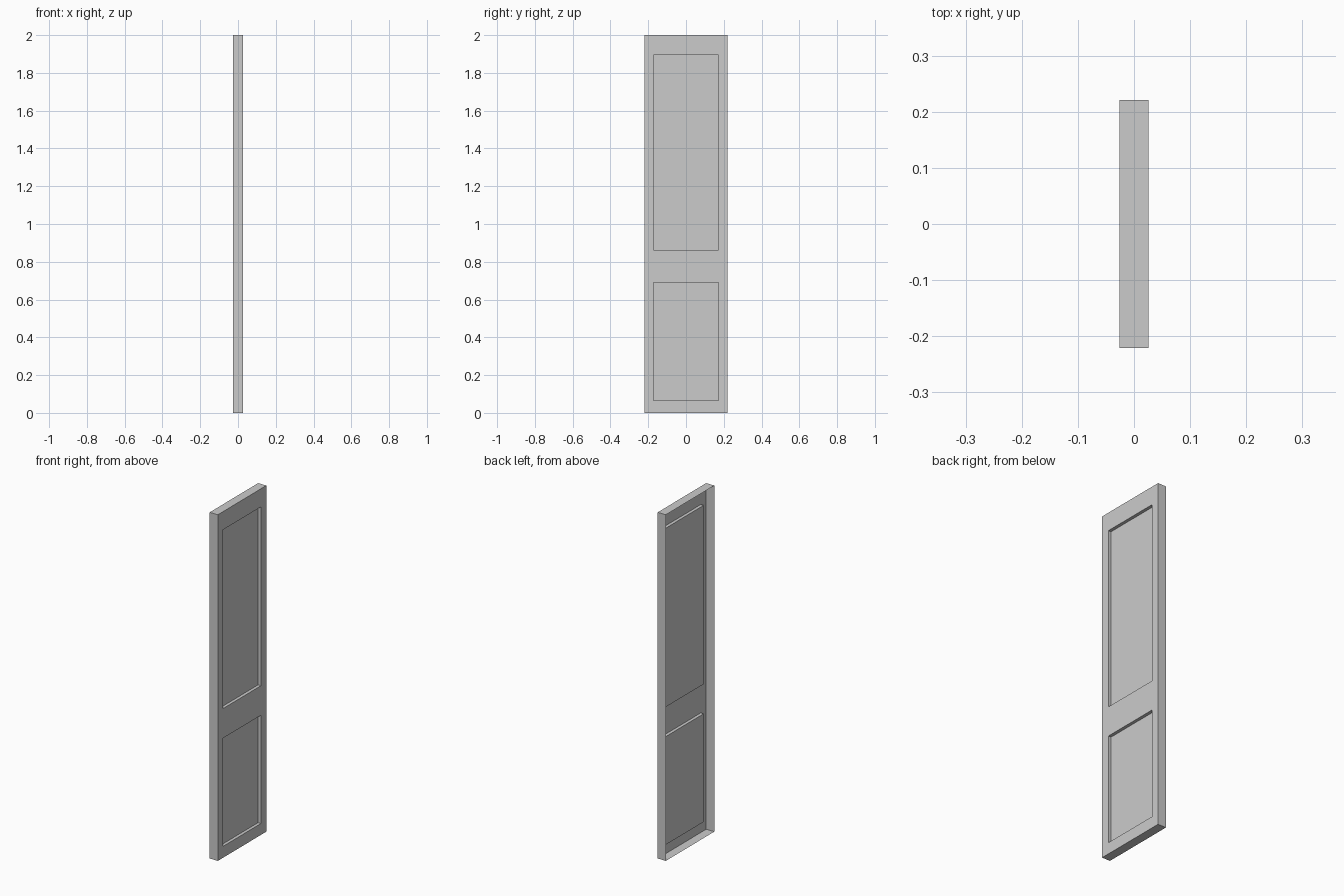
import bpy, bmesh

if "Cube" in bpy.data.objects:
    bpy.data.objects.remove(bpy.data.objects["Cube"])

X_FRONT, X_BACK, RECESS = 0.026, -0.026, 0.018
YS = [-0.221, -0.172, 0.172, 0.221]
ZS = [0.0, 0.066, 0.691, 0.862, 1.895, 2.0]
PANELS = {(1, 1), (1, 3)}  # grid cells holding the sunken panels

bm = bmesh.new()


def quad(x, i, j):
    corners = [(i, j), (i + 1, j), (i + 1, j + 1), (i, j + 1)]
    return bm.faces.new([bm.verts.new((x, YS[a], ZS[b])) for a, b in corners])


# Front stiles and rails, leaving openings for the panels
for i in range(3):
    for j in range(5):
        if (i, j) not in PANELS:
            quad(X_FRONT, i, j)
bmesh.ops.remove_doubles(bm, verts=bm.verts, dist=1e-5)


# Outer edges fold back to the open rear, opening edges fold to the panels
def is_outer(e):
    m = (e.verts[0].co + e.verts[1].co) / 2
    return abs(m.y) > 0.22 or m.z < 0.001 or m.z > 1.999


border = [e for e in bm.edges if e.is_boundary]
outer = [e for e in border if is_outer(e)]
inner = [e for e in border if not is_outer(e)]
for edges, x in ((outer, X_BACK), (inner, X_FRONT - RECESS)):
    geom = bmesh.ops.extrude_edge_only(bm, edges=edges)["geom"]
    for v in geom:
        if isinstance(v, bmesh.types.BMVert):
            v.co.x = x

# Sunken panels
for i, j in PANELS:
    quad(X_FRONT - RECESS, i, j)
bmesh.ops.remove_doubles(bm, verts=bm.verts, dist=1e-5)

# Make the front face outward
bmesh.ops.recalc_face_normals(bm, faces=bm.faces)
front = max(bm.faces, key=lambda f: f.calc_center_median().x)
if front.normal.x < 0:
    bmesh.ops.reverse_faces(bm, faces=bm.faces)

mesh = bpy.data.meshes.new("door_panel")
bm.to_mesh(mesh)
bm.free()
bpy.context.collection.objects.link(bpy.data.objects.new("door_panel", mesh))
